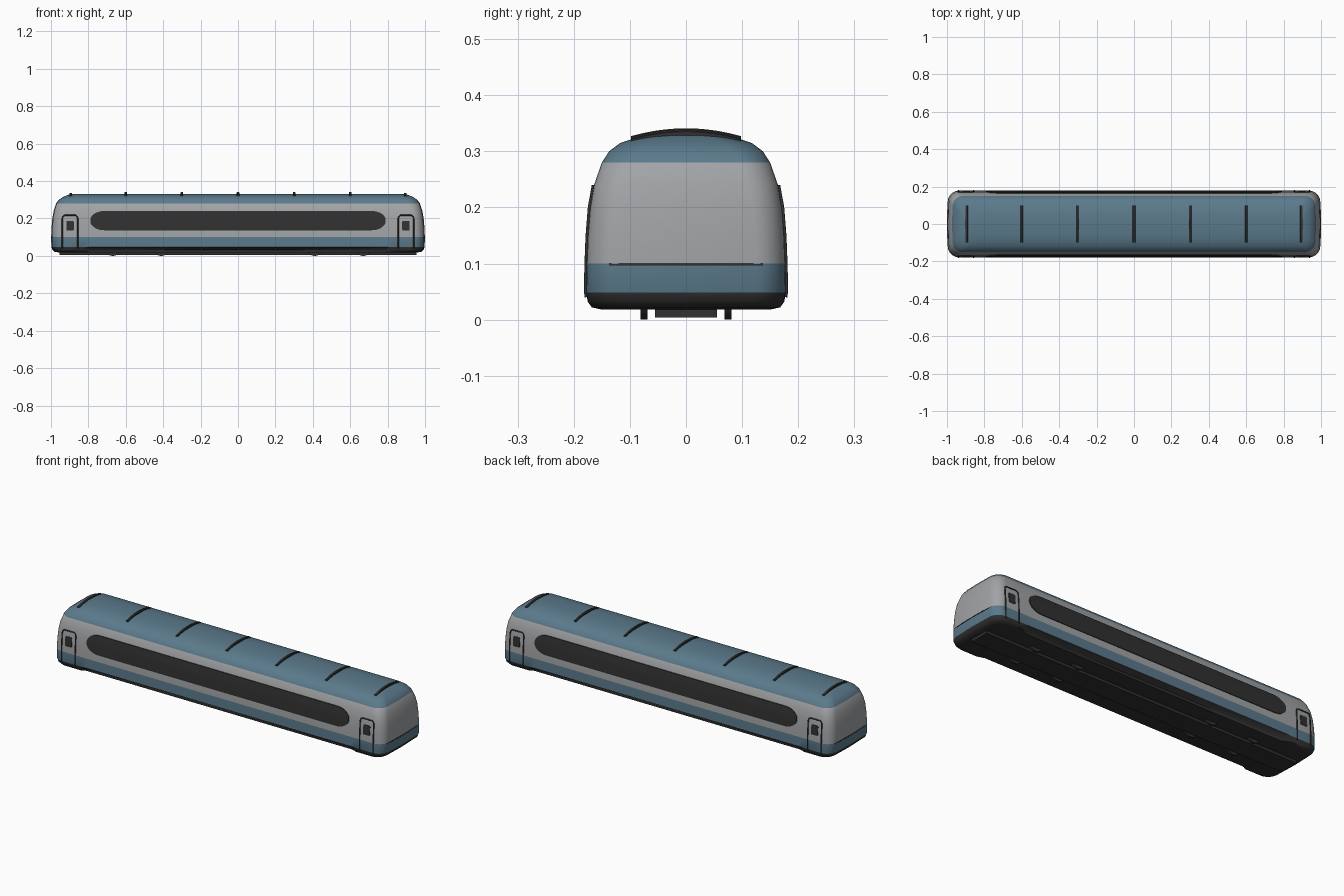
import bpy, bmesh, math

cube = bpy.data.objects.get("Cube")
if cube:
    bpy.data.objects.remove(cube)


def material(name, rgb):
    m = bpy.data.materials.new(name)
    m.use_nodes = True
    m.diffuse_color = (*rgb, 1)
    bsdf = m.node_tree.nodes["Principled BSDF"]
    bsdf.inputs["Base Color"].default_value = (*rgb, 1)
    bsdf.inputs["Roughness"].default_value = 0.6
    return m


BLUE = material("steel blue", (0.105, 0.195, 0.26))
GREY = material("light grey", (0.36, 0.37, 0.385))
DARK = material("charcoal", (0.03, 0.03, 0.03))

# Body levels: height, half length, half width
LEVELS = [(0.018, 0.955, 0.15), (0.022, 0.98, 0.168), (0.032, 0.992, 0.175),
          (0.048, 0.998, 0.178), (0.1, 0.999, 0.177), (0.15, 0.997, 0.175),
          (0.2, 0.993, 0.171), (0.24, 0.986, 0.164), (0.28, 0.973, 0.15),
          (0.3, 0.958, 0.137), (0.315, 0.936, 0.117), (0.325, 0.912, 0.087),
          (0.332, 0.89, 0.045)]


def body_size(z):
    """Half length and half width of the body at a height."""
    for (z0, l0, w0), (z1, l1, w1) in zip(LEVELS, LEVELS[1:]):
        if z <= z1:
            t = (z - z0) / (z1 - z0)
            return l0 + (l1 - l0) * t, w0 + (w1 - w0) * t
    return LEVELS[-1][1:]


def bow(y):
    return 0.008 * (y / 0.17) ** 2


def finish(name, bm, mats, smooth=True):
    bmesh.ops.recalc_face_normals(bm, faces=bm.faces)
    mesh = bpy.data.meshes.new(name)
    bm.to_mesh(mesh)
    bm.free()
    for m in mats:
        mesh.materials.append(m)
    ob = bpy.data.objects.new(name, mesh)
    bpy.context.collection.objects.link(ob)
    if smooth:
        bpy.ops.object.select_all(action="DESELECT")
        ob.select_set(True)
        bpy.context.view_layer.objects.active = ob
        bpy.ops.object.shade_smooth_by_angle(angle=math.radians(40))
    return ob


def bridge(bm, rows, closed):
    for a, b in zip(rows, rows[1:]):
        n = len(a)
        for i in range(n if closed else n - 1):
            j = (i + 1) % n
            bm.faces.new((a[i], a[j], b[j], b[i]))


# Body shell, with the lower skirt recessed between the two ends
def ring(z, length, width):
    r = min(0.052, width * 0.9)
    quarter = [(length, 0)]
    for i in range(8):
        a = i / 7 * math.pi / 2
        quarter.append((length - r + r * math.cos(a), width - r + r * math.sin(a)))
    inner = 0.15 if z < 0.04 else width
    quarter += [(0.83, width), (0.79, min(inner, width)), (0, min(inner, width))]
    half = quarter + [(-x, y) for x, y in reversed(quarter[:-1])]
    loop = half + [(x, -y) for x, y in reversed(half[1:-1])]
    return [(x - math.copysign(bow(y), x) * (abs(x) > 0.83), y, z) for x, y in loop]


bm = bmesh.new()
rows = [[bm.verts.new(p) for p in ring(*lv)] for lv in LEVELS]
bridge(bm, rows, True)
bm.faces.new(rows[0])
bm.faces.new(rows[-1])
for f in bm.faces:
    z = f.calc_center_median().z
    if z < 0.048:
        f.material_index = 2
    elif 0.1 < z < 0.28:
        f.material_index = 1
finish("carriage_body", bm, [BLUE, GREY, DARK])


# Thin plates with rounded corners that follow the side walls
def side_plate(name, side, cx, half, z0, z1, rx, rz, offset):
    bm = bmesh.new()
    rows = []
    steps = 20
    for i in range(steps + 1):
        z = z0 + (z1 - z0) * (1 - math.cos(math.pi * i / steps)) / 2
        d = max(0, rz - min(z - z0, z1 - z)) / rz
        h = half - rx * (1 - math.sqrt(max(0, 1 - d * d)))
        w = body_size(z)[1]
        rows.append([bm.verts.new((cx + x, side * (w + o), z))
                     for x, o in ((-h, -0.002), (-h, offset), (h, offset), (h, -0.002))])
    bridge(bm, rows, False)
    bm.faces.new(rows[0])
    bm.faces.new(rows[-1])
    finish(name, bm, [DARK])


def tube(name, points, radius):
    cu = bpy.data.curves.new(name, "CURVE")
    cu.dimensions = "3D"
    cu.bevel_depth = radius
    cu.bevel_resolution = 1
    cu.use_fill_caps = True
    sp = cu.splines.new("POLY")
    sp.points.add(len(points) - 1)
    for p, co in zip(sp.points, points):
        p.co = (*co, 1)
    cu.materials.append(DARK)
    ob = bpy.data.objects.new(name, cu)
    bpy.context.collection.objects.link(ob)


for side, tag in ((-1, "front"), (1, "back")):
    side_plate(f"{tag}_window_band", side, 0, 0.79, 0.137, 0.24, 0.075, 0.05, 0.004)
    for end, lr in ((-1, "right"), (1, "left")):
        cx = end * 0.898
        side_plate(f"{tag}_{lr}_door_window", side, cx, 0.02, 0.135, 0.187,
                   0.006, 0.006, 0.003)
        # Door outline, an arch with rounded top corners
        arch = [(-0.041, z) for z in (0.04, 0.05, 0.1, 0.15, 0.2)]
        arch += [(-0.038, 0.211), (-0.029, 0.217)]
        arch += [(-x, z) for x, z in reversed(arch)]
        tube(f"{tag}_{lr}_door_frame",
             [(cx + x, side * (body_size(z)[1] + 0.001), z) for x, z in arch], 0.0035)

# Trim line across each end
for end, lr in ((-1, "right"), (1, "left")):
    ys = [-0.137 + 0.274 * i / 12 for i in range(13)]
    # the body corner begins just inside the ends of this line
    corner = [0.052 - math.sqrt(max(0, 0.052 ** 2 - max(0, abs(y) - 0.125) ** 2)) for y in ys]
    tube(f"{lr}_end_trim",
         [(end * (0.998 - bow(y) - c), y, 0.098) for y, c in zip(ys, corner)], 0.0022)

# Curved roof ribs
for n, x in enumerate((-0.895, -0.6, -0.3, 0, 0.3, 0.6, 0.895)):
    bm = bmesh.new()
    drop = 0.004 if abs(x) > 0.8 else 0
    rows = []
    for i in range(17):
        y = -0.098 + 0.196 * i / 16
        top = 0.341 - drop - 0.014 * (y / 0.098) ** 2
        rows.append([bm.verts.new((x + dx, y, top + dz)) for dx, dz in
                     ((-0.007, -0.014), (-0.007, -0.002), (-0.005, 0),
                      (0.005, 0), (0.007, -0.002), (0.007, -0.014))])
    bridge(bm, rows, True)
    bm.faces.new(rows[0])
    bm.faces.new(rows[-1])
    finish(f"roof_rib_{n + 1}", bm, [DARK])

# Underfloor plate
bm = bmesh.new()
bmesh.ops.create_cube(bm, size=1)
for v in bm.verts:
    v.co = (v.co.x * 1.91, v.co.y * 0.11, 0.0135 + v.co.z * 0.019)
finish("underfloor_plate", bm, [DARK], smooth=False)

# Wheels just showing below the floor
for i, x in enumerate((-0.67, -0.41, 0.41, 0.67)):
    for side, tag in ((-1, "front"), (1, "back")):
        bm = bmesh.new()
        bmesh.ops.create_cone(bm, cap_ends=True, segments=32, radius1=0.042,
                              radius2=0.042, depth=0.012)
        for v in bm.verts:
            v.co = (x + v.co.x, side * 0.075 + v.co.z, 0.042 + v.co.y)
        finish(f"{tag}_wheel_{i + 1}", bm, [DARK])
